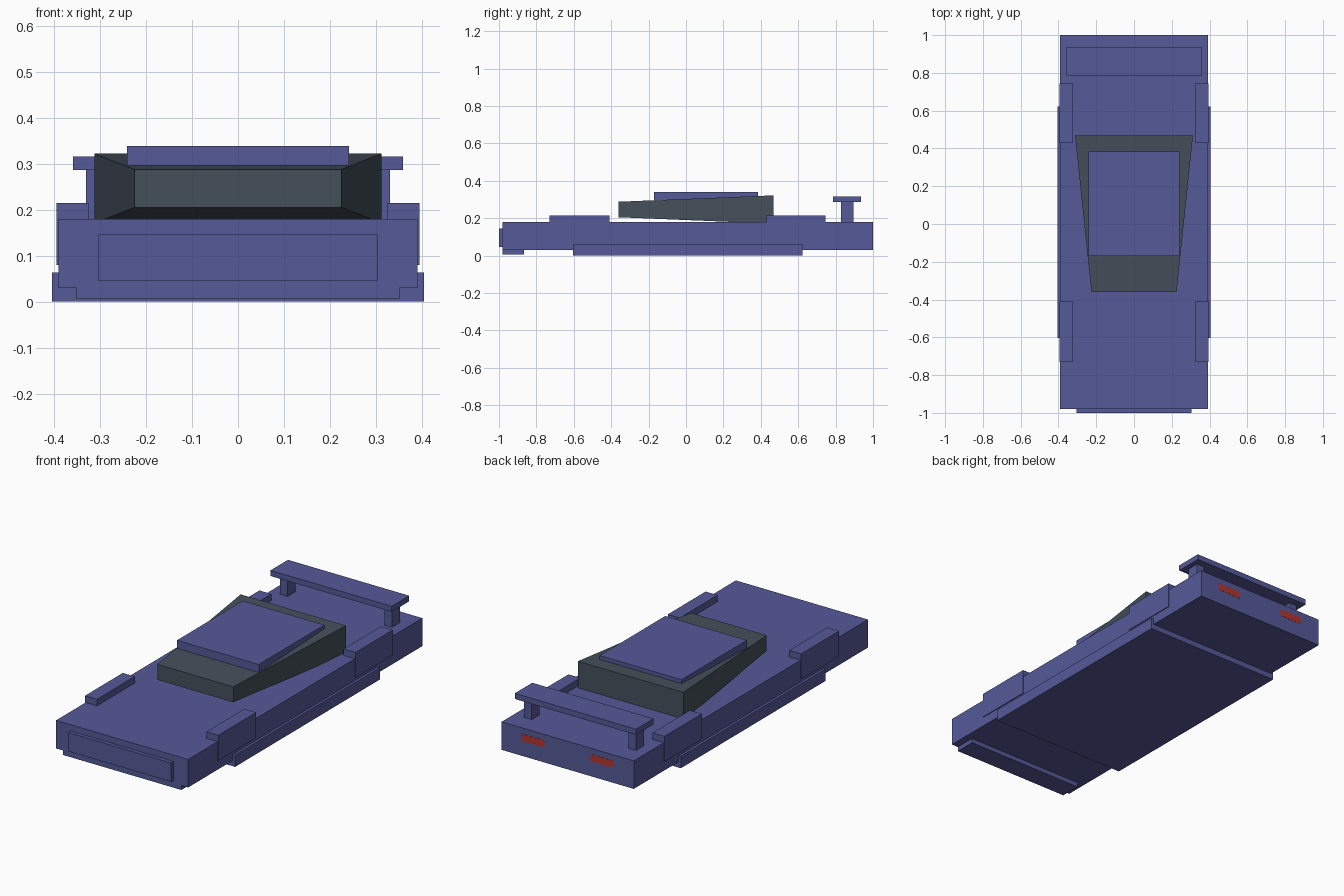
import bpy, bmesh

if "Cube" in bpy.data.objects:
    bpy.data.objects.remove(bpy.data.objects["Cube"])


def material(name, rgb):
    m = bpy.data.materials.new(name)
    m.diffuse_color = (*rgb, 1)
    m.use_nodes = True
    m.node_tree.nodes["Principled BSDF"].inputs["Base Color"].default_value = m.diffuse_color
    return m


BLUE = material("blue_paint", (0.09, 0.10, 0.31))
GLASS = material("dark_glass", (0.06, 0.08, 0.105))
RED = material("red_light", (0.45, 0.035, 0.03))


def frustum(name, front, back, mat):
    """Box between two rectangles, each (y, x0, x1, z0, z1)."""
    bm = bmesh.new()
    rings = []
    for y, x0, x1, z0, z1 in (front, back):
        rings.append([bm.verts.new(p) for p in
                      ((x0, y, z0), (x1, y, z0), (x1, y, z1), (x0, y, z1))])
    a, b = rings
    bm.faces.new(a)
    bm.faces.new(b[::-1])
    for i in range(4):
        j = (i + 1) % 4
        bm.faces.new((a[j], a[i], b[i], b[j]))
    bmesh.ops.recalc_face_normals(bm, faces=bm.faces)
    me = bpy.data.meshes.new(name)
    bm.to_mesh(me)
    bm.free()
    me.materials.append(mat)
    ob = bpy.data.objects.new(name, me)
    bpy.context.collection.objects.link(ob)
    return ob


def box(name, x, y, z, mat=BLUE):
    return frustum(name, (y[0], *x, *z), (y[1], *x, *z), mat)


def pair(name, x, y, z, mat=BLUE):
    box(name + "_right", x, y, z, mat)
    box(name + "_left", (-x[1], -x[0]), y, z, mat)


# Main body, floor slab with side skirts, nose and splitter
box("body", (-0.391, 0.391), (-0.98, 1.0), (0.03, 0.18))
box("floor_skirts", (-0.405, 0.405), (-0.603, 0.622), (0.0, 0.063))
box("nose_panel", (-0.304, 0.304), (-1.0, -0.95), (0.045, 0.146))
box("front_splitter", (-0.351, 0.351), (-0.98, -0.867), (0.006, 0.035))

# Wheel arches
pair("front_arch", (0.324, 0.395), (-0.73, -0.41), (0.08, 0.215))
pair("rear_arch", (0.324, 0.395), (0.43, 0.745), (0.08, 0.215))

# Tapered cabin and roof
frustum("cabin", (-0.361, -0.225, 0.225, 0.205, 0.288),
        (0.468, -0.312, 0.312, 0.171, 0.322), GLASS)
box("roof", (-0.242, 0.242), (-0.17, 0.384), (0.28, 0.339))

# Rear wing
box("wing", (-0.359, 0.359), (0.787, 0.935), (0.286, 0.316))
pair("wing_post", (0.286, 0.331), (0.828, 0.896), (0.17, 0.287))

# Tail lights
pair("tail_light", (0.137, 0.272), (0.98, 1.001), (0.11, 0.148), RED)
